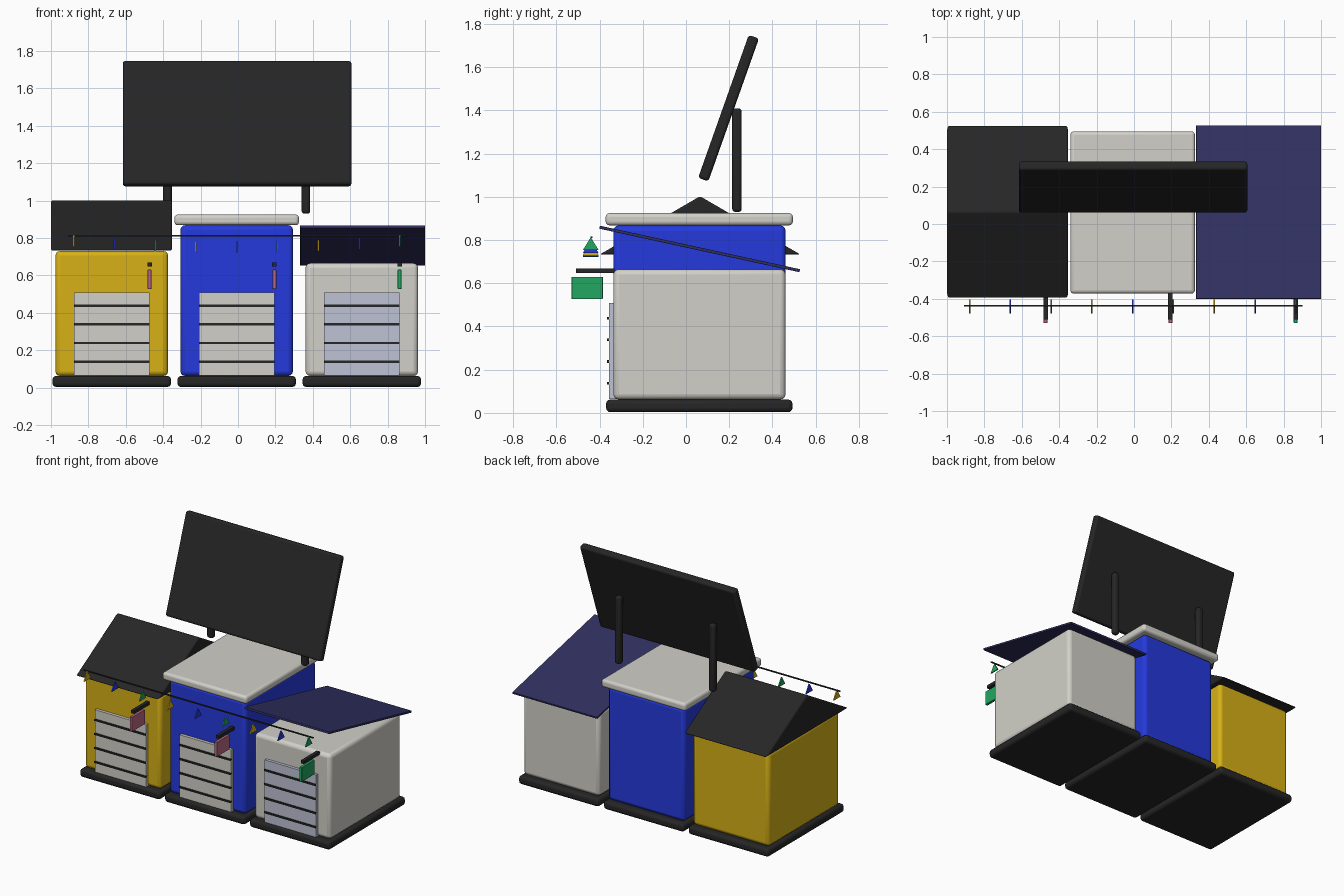
import bpy, bmesh, math
from mathutils import Matrix

cube = bpy.data.objects.get("Cube")
if cube:
    bpy.data.objects.remove(cube, do_unlink=True)


def material(name, r, g, b):
    m = bpy.data.materials.new(name)
    m.use_nodes = True
    m.diffuse_color = (r, g, b, 1)
    node = next(n for n in m.node_tree.nodes if n.type == 'BSDF_PRINCIPLED')
    node.inputs["Base Color"].default_value = (r, g, b, 1)
    node.inputs["Roughness"].default_value = 0.7
    return m


BLACK = material("charcoal", 0.019, 0.019, 0.019)
WHITE = material("warm white", 0.64, 0.63, 0.58)
YELLOW = material("yellow", 0.68, 0.44, 0.008)
BLUE = material("blue", 0.018, 0.042, 0.72)
NAVY = material("navy", 0.03, 0.03, 0.12)
PALE = material("pale blue", 0.52, 0.55, 0.66)
PINK = material("pink", 0.48, 0.14, 0.22)
GREEN = material("green", 0.016, 0.38, 0.12)


def finish(name, bm, mat, bevel=0.0):
    bmesh.ops.recalc_face_normals(bm, faces=bm.faces)
    me = bpy.data.meshes.new(name)
    bm.to_mesh(me)
    bm.free()
    me.materials.append(mat)
    ob = bpy.data.objects.new(name, me)
    bpy.context.collection.objects.link(ob)
    if bevel:
        mod = ob.modifiers.new("Bevel", 'BEVEL')
        mod.width, mod.segments = bevel, 3
        bpy.context.view_layer.objects.active = ob
        bpy.ops.object.select_all(action='DESELECT')
        ob.select_set(True)
        bpy.ops.object.shade_smooth_by_angle(angle=math.radians(35))
    return ob


def box(name, x, y, z, mat, bevel=0.0, tilt=0.0):
    """Box between (min, max) pairs, tilted about x through its centre."""
    bm = bmesh.new()
    size = [b - a for a, b in (x, y, z)]
    mid = [(a + b) / 2 for a, b in (x, y, z)]
    bmesh.ops.create_cube(bm, size=1, matrix=Matrix.Diagonal((*size, 1)))
    ob = finish(name, bm, mat, bevel)
    ob.location = mid
    ob.rotation_euler.x = tilt
    return ob


def prism(name, profile, x0, x1, mat, bevel=0.0):
    """Extrude a (y, z) profile along x."""
    bm = bmesh.new()
    face = bm.faces.new([bm.verts.new((x0, y, z)) for y, z in profile])
    out = bmesh.ops.extrude_face_region(bm, geom=[face])
    verts = [v for v in out["geom"] if isinstance(v, bmesh.types.BMVert)]
    bmesh.ops.translate(bm, verts=verts, vec=(x1 - x0, 0, 0))
    return finish(name, bm, mat, bevel)


def around(c, half):
    return (c - half, c + half)


# Three stalls: base, body, shutter with slats, hanging sign
stalls = [
    ("left_hand", -0.675, 0.73, YELLOW, WHITE, PINK),
    ("middle", -0.007, 0.868, BLUE, WHITE, PINK),
    ("right_hand", 0.662, 0.665, WHITE, PALE, GREEN),
]
for name, cx, top, wall, door, sign in stalls:
    box(name + "_base", around(cx, 0.317), (-0.37, 0.493), (0.003, 0.062), BLACK, 0.02)
    box(name + "_body", around(cx, 0.301), (-0.336, 0.461), (0.062, top), wall, 0.025)
    box(name + "_shutter", around(cx, 0.202), (-0.357, -0.32), (0.065, 0.508), door)
    for i in range(4):
        box(name + "_shutter_slat", around(cx, 0.202), (-0.365, -0.345),
            around(0.138 + 0.1 * i, 0.006), BLACK)
    sx = cx + 0.202
    box(name + "_sign_bracket", around(sx, 0.012), (-0.51, -0.33), (0.647, 0.669), BLACK)
    box(name + "_sign", around(sx, 0.01), (-0.53, -0.385), (0.527, 0.63), sign, 0.003)

# Roofs: gable, flat slab, sloping sheet
prism("gable_roof", [(-0.4, 0.733), (0.53, 0.733), (0.065, 1.003)],
      -1.0, -0.352, BLACK, 0.01)
box("flat_roof", around(-0.007, 0.333), (-0.372, 0.495), (0.868, 0.925), WHITE, 0.018)
box("sloping_roof", (0.332, 1.0), around(0.063, 0.474), around(0.759, 0.007),
    NAVY, 0.002, -math.atan2(0.2, 0.92))

# Tilted panel on two posts
box("tilted_panel", around(-0.005, 0.611), around(0.197, 0.025), around(1.411, 0.351),
    BLACK, 0.014, -math.radians(19.5))
for px in (-0.377, 0.363):
    box("panel_post", around(px, 0.023), around(0.236, 0.022), (0.93, 1.41), BLACK, 0.015)

# Bunting: straight cord with gently sagging pennants
box("bunting_cord", (-0.91, 0.9), around(-0.437, 0.004), around(0.813, 0.004), BLACK)
for i in range(9):
    t = i / 4 - 1
    px = -0.007 + 0.872 * t
    apex = 0.813 - 0.031 * (1 - t * t)
    prism("pennant", [(-0.478, apex - 0.06), (-0.404, apex - 0.06), (-0.441, apex)],
          px - 0.004, px + 0.004, (YELLOW, BLUE, GREEN)[i % 3])
